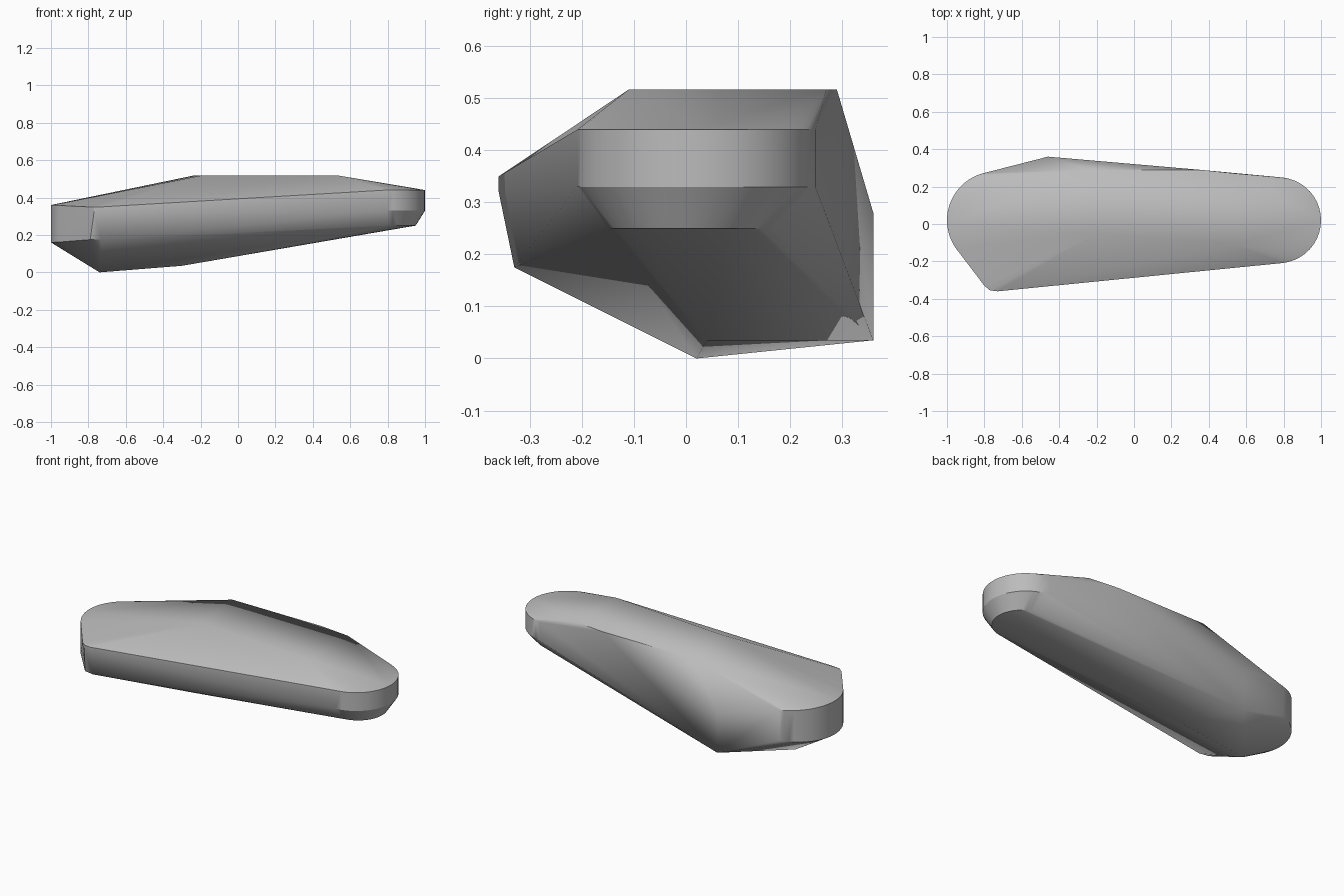
import bpy, bmesh, math

if "Cube" in bpy.data.objects:
    bpy.data.objects.remove(bpy.data.objects["Cube"], do_unlink=True)


def arc(cx, cy, radius, start, end, height, steps=20):
    """Horizontal arc of points; height is a function of x."""
    points = []
    for i in range(steps + 1):
        a = math.radians(start + (end - start) * i / steps)
        x, y = cx + radius * math.cos(a), cy + radius * math.sin(a)
        points.append((x, y, height(x)))
    return points


points = []

# Rounded narrow end: upright rim and a smaller lower edge
points += arc(0.77, 0.02, 0.23, -84, 84, lambda x: 0.44)
points += arc(0.77, 0.02, 0.23, -84, 84, lambda x: 0.33)
points += arc(0.79, 0.01, 0.16, -84, 84, lambda x: 0.25)

# Rounded broad end: upper and lower rim
points += arc(-0.74, 0.02, 0.26, 100, 215, lambda x: 0.36 - 0.05 * (x + 1))
points += arc(-0.74, 0.02, 0.26, 100, 215, lambda x: 0.16 + 0.05 * (x + 1))

# Blunt front corner
points += [(-0.80, -0.33, 0.35), (-0.77, -0.355, 0.35), (-0.73, -0.36, 0.35),
           (-0.77, -0.355, 0.32), (-0.73, -0.36, 0.32),
           (-0.79, -0.32, 0.175), (-0.73, -0.33, 0.175)]

# Flat top facet
points += [(-0.20, -0.05, 0.517), (0.54, -0.11, 0.517),
           (0.54, 0.27, 0.517), (0.35, 0.29, 0.517), (-0.24, 0.29, 0.517)]

# Back corner and underside keel
points += [(-0.46, 0.36, 0.28), (-0.46, 0.36, 0.035),
           (-0.74, 0.02, 0.0), (-0.30, 0.04, 0.035)]

# Stretch a faceted skin over the outline
bm = bmesh.new()
for p in points:
    bm.verts.new(p)
hull = bmesh.ops.convex_hull(bm, input=bm.verts[:])
loose = [v for v in bm.verts if not v.link_faces]
bmesh.ops.delete(bm, geom=loose, context="VERTS")
bmesh.ops.dissolve_limit(bm, angle_limit=math.radians(0.5),
                         verts=bm.verts[:], edges=bm.edges[:])
bmesh.ops.recalc_face_normals(bm, faces=bm.faces[:])
mesh = bpy.data.meshes.new("faceted_body")
bm.to_mesh(mesh)
bm.free()
body = bpy.data.objects.new("faceted_body", mesh)
bpy.context.collection.objects.link(body)

# Single grey material
grey = bpy.data.materials.new("plain_grey")
grey.use_nodes = True
colour = (0.5, 0.5, 0.5, 1.0)
grey.diffuse_color = colour
grey.node_tree.nodes["Principled BSDF"].inputs["Base Color"].default_value = colour
mesh.materials.append(grey)

# Soft shading across the rounded ends, crisp edges elsewhere
bpy.ops.object.select_all(action="DESELECT")
body.select_set(True)
bpy.context.view_layer.objects.active = body
bpy.ops.object.shade_smooth_by_angle(angle=math.radians(30))
